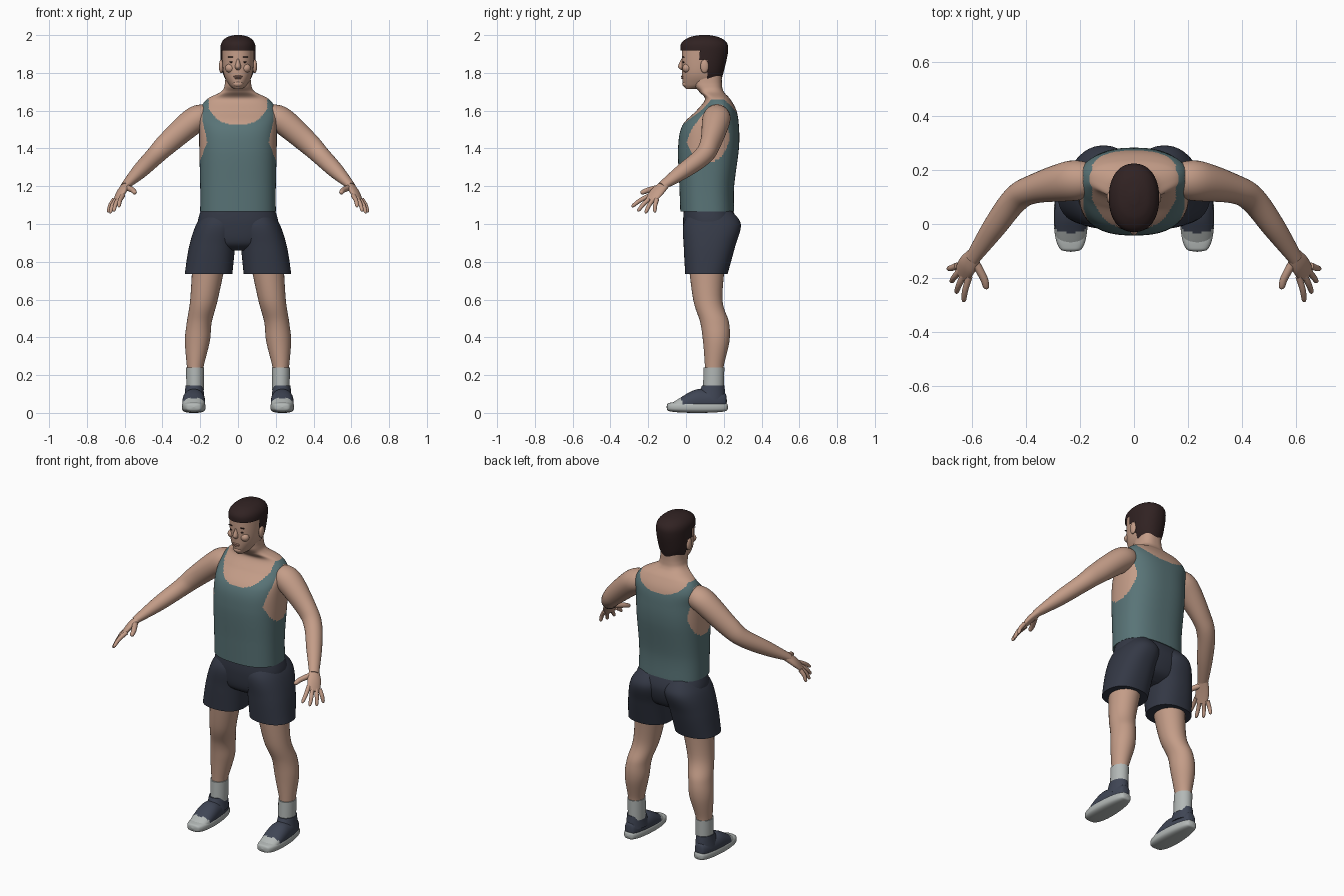
import bpy, bmesh, math
from mathutils import Vector, Matrix

if "Cube" in bpy.data.objects:
    bpy.data.objects.remove(bpy.data.objects["Cube"])

X, Y, Z = Vector((1, 0, 0)), Vector((0, 1, 0)), Vector((0, 0, 1))


def material(name, red, green, blue):
    mat = bpy.data.materials.new(name)
    mat.use_nodes = True
    colour = (red, green, blue, 1)
    mat.diffuse_color = colour
    mat.node_tree.nodes["Principled BSDF"].inputs["Base Color"].default_value = colour
    return mat


SKIN = material("skin", .55, .335, .245)
HAIR = material("dark hair", .03, .016, .016)
TANK = material("teal cloth", .1, .175, .185)
SHORTS = material("dark navy cloth", .034, .04, .06)
SHOE = material("shoe navy", .05, .06, .09)
PALE = material("pale grey", .45, .48, .47)
LIP = material("lip", .43, .23, .175)


def finish(name, bm, mats, pair):
    """Turn the bmesh into a smooth object, with a mirrored twin if it is one of a pair."""
    bmesh.ops.recalc_face_normals(bm, faces=bm.faces)
    mesh = bpy.data.meshes.new(name)
    bm.to_mesh(mesh)
    bm.free()
    for mat in mats:
        mesh.materials.append(mat)
    meshes = {name: mesh}
    if pair:
        twin = mesh.copy()
        twin.transform(Matrix.Scale(-1, 4, X))
        twin.flip_normals()
        meshes = {"left_" + name: mesh, "right_" + name: twin}
    for label, data in meshes.items():
        part = bpy.data.objects.new(label, data)
        bpy.context.collection.objects.link(part)
        bpy.ops.object.select_all(action='DESELECT')
        part.select_set(True)
        bpy.context.view_layer.objects.active = part
        bpy.ops.object.shade_smooth_by_angle(angle=math.radians(50))


def spline(points, steps):
    """Smooth curve through tuples of centre and two radii."""
    last = len(points) - 1
    rows = []
    for i in range(last):
        before, start, end, after = (points[max(0, min(last, i + k))] for k in (-1, 0, 1, 2))
        for step in range(steps):
            t = step / steps
            rows.append([q + t / 2 * (r - p + t * (2 * p - 5 * q + 4 * r - s + t * (3 * (q - r) + s - p)))
                         for p, q, r, s in zip(before, start, end, after)])
    return rows + [list(points[last])]


def loft(name, points, mats, side=X, normal=None, rule=None, sides=32, steps=8, power=2, pair=False):
    """Skin superellipse rings along a path; rule gives a material index, or None for no face."""
    rows = spline(points, steps)
    centres = [Vector(row[:3]) for row in rows]
    bm = bmesh.new()
    rings = []
    for i, row in enumerate(rows):
        ahead = centres[min(i + 1, len(rows) - 1)]
        tangent = normal or (ahead - centres[max(i - 1, 0)]).normalized()
        across = (side - tangent * side.dot(tangent)).normalized()
        upward = tangent.cross(across)
        wide, tall = (max(radius, .001) for radius in row[3:])
        ring = []
        for k in range(sides):
            angle = math.tau * k / sides
            c, s = (math.copysign(abs(v) ** (2 / power), v) for v in (math.cos(angle), math.sin(angle)))
            ring.append(bm.verts.new(centres[i] + across * c * wide + upward * s * tall))
        rings.append(ring)
    for low, high in zip(rings, rings[1:]):
        for k in range(sides):
            bm.faces.new((low[k - 1], low[k], high[k], high[k - 1]))
    bm.faces.new(rings[0])
    bm.faces.new(rings[-1])
    if rule:
        dropped = []
        for face in bm.faces:
            kind = rule(face.calc_center_median())
            if kind is None:
                dropped.append(face)
            else:
                face.material_index = kind
        bmesh.ops.delete(bm, geom=dropped, context='FACES')
    finish(name, bm, mats, pair)


def upright(name, sections, mats, x=0, **options):
    """Loft of level rings given as (z, half width, front y, back y, optional x)."""
    points = []
    for z, half, front, back, *shift in sections:
        points.append((shift[0] if shift else x, (front + back) / 2, z, half, (back - front) / 2))
    loft(name, points, mats, normal=Z, **options)


def blob(name, centre, size, mat, pair=False):
    bm = bmesh.new()
    shape = Matrix.Translation(centre) @ Matrix.Diagonal((*size, 1))
    bmesh.ops.create_uvsphere(bm, u_segments=20, v_segments=12, radius=1, matrix=shape)
    finish(name, bm, [mat], pair)


# Torso and neck, with the tank top marked out by neckline and armholes
def tank_rule(p):
    across = abs(p.x)
    in_armhole = math.hypot((p.y - .115) / .12, (p.z - 1.5) / .175) < 1
    if in_armhole and across > min(.187, .155 + max(0, p.z - 1.4) * .22):
        return 0
    lowest, curl = (1.525, 90) if p.y < .15 else (1.58, 45)
    neckline = lowest + 1.5 * across ** 2 + curl * across ** 4
    return 0 if p.z > 1.66 or (across < .155 and p.z > neckline) else 1


upright("torso", [
    (1.065, .2, -.03, .255), (1.2, .2, -.035, .255), (1.4, .205, -.042, .28), (1.52, .205, -.02, .28),
    (1.6, .203, .055, .267), (1.66, .165, .1, .235), (1.7, .09, .07, .2), (1.74, .07, .04, .19),
    (1.82, .066, .04, .19)],
    [SKIN, TANK], rule=tank_rule, sides=144, steps=16, power=2.5)

# Shorts: hips and two legs
upright("shorts_hips", [(1.09, .19, -.01, .24), (1, .213, -.015, .27), (.9, .18, 0, .24), (.86, .1, .05, .18)],
        [SHORTS], sides=64, power=2.4)
upright("shorts_leg", [
    (1.08, .06, .04, .23, .1), (1, .11, -.013, .29, .11), (.88, .122, -.012, .26, .137),
    (.735, .126, -.004, .22, .156)],
    [SHORTS], sides=48, power=2.3, pair=True)

# Legs and socks
upright("leg", [
    (.82, .09, .01, .21, .15), (.6, .073, .038, .193, .18), (.48, .066, .075, .227, .205),
    (.38, .066, .09, .23, .215), (.25, .045, .1, .2, .226), (.2, .04, .1, .2, .226)],
    [SKIN], pair=True)
upright("sock", [(.24, .048, .093, .203), (.12, .046, .09, .2)], [PALE], x=.227, pair=True)


# Shoes: one outline rule gives the upper with its pale toe cap, and the flat sole
def shoe_outline(fit, top_rule):
    points = []
    for i in range(13):
        angle = math.pi * i / 12
        y = .06 + .163 * fit * math.cos(angle)
        half = (.062 - .008 * math.cos(angle)) * fit * math.sin(angle) ** .55
        height = top_rule(y) / 2
        points.append((.234, y, height, half, height * math.sin(angle) ** .4))
    return points


loft("shoe_upper", shoe_outline(.96, lambda y: min(.125, .1 + y * .55)), [SHOE, PALE], normal=Y, sides=48,
     steps=4, power=2.2, pair=True, rule=lambda p: int(p.y < abs(p.x - .234) / 4 - .035))
loft("shoe_sole", shoe_outline(1, lambda y: .062), [PALE], normal=Y, steps=4, power=3, pair=True)
upright("shoe_collar", [(.07, .055, .05, .21), (.11, .05, .07, .207), (.145, .047, .085, .203)],
        [SHOE], x=.231, pair=True)

# Arms and palms
loft("arm", [
    (.16, .16, 1.57, .06, .06), (.23, .16, 1.55, .075, .07), (.37, .13, 1.43, .054, .06),
    (.44, .09, 1.36, .05, .05), (.52, -.015, 1.28, .043, .041), (.6, -.13, 1.2, .027, .02)],
    [SKIN], side=Vector((.45, .9, 0)), pair=True)
loft("palm", [(.58, -.1, 1.22, .024, .02), (.615, -.15, 1.173, .039, .019), (.64, -.19, 1.125, .034, .011)],
     [SKIN], side=Vector((-.6, -.75, .25)), pair=True)


# Fingers fan out evenly from index to little finger
def finger(name, base, tip, bend, thick):
    points = [(*base, thick, thick)]
    for along, taper in ((.5, .9), (.9, .7), (1, .15)):
        centre = base.lerp(tip, along) + bend * math.sin(math.pi * along)
        points.append((*centre, thick * taper, thick * taper))
    loft(name, points, [SKIN], side=Vector((.3, .8, .5)), sides=14, steps=4, pair=True)


for i, name in enumerate(("index_finger", "middle_finger", "ring_finger", "little_finger")):
    fan = i / 3
    reach = Vector((.5, -.5, -.8)) * math.sin(math.pi * fan) * .02
    base = Vector((.61, -.195, 1.15)).lerp(Vector((.655, -.155, 1.13)), fan)
    tip = Vector((.63, -.288, 1.09)).lerp(Vector((.687, -.165, 1.06)), fan)
    finger(name, base, tip + reach, Vector((.005, -.003, .004)), .0125)
finger("thumb", Vector((.592, -.135, 1.195)), Vector((.546, -.24, 1.163)), Vector((-.012, -.012, 0)), .016)

# Head, and hair grown from the same sections and trimmed to a hairline
head = [(1.715, .02, 0, .05), (1.74, .05, -.015, .17), (1.8, .077, -.021, .188), (1.9, .085, -.022, .21),
        (1.95, .08, -.016, .205), (1.98, .052, .025, .165), (1.992, .01, .08, .11)]
upright("head", head, [SKIN], sides=48, power=2.2)


def hair_rule(p):
    hairline = 1.918 if p.y < .07 else 1.865 if p.y < .11 else 1.765
    return 0 if p.z > hairline else None


GROW = .008
upright("hair", [(z + GROW, half + GROW, front - GROW, back + GROW * 1.5) for z, half, front, back in head[1:]],
        [HAIR], rule=hair_rule, sides=80, steps=12, power=2.2)

# Face details
upright("nose", [(1.875, .007, -.024, .01), (1.833, .016, -.042, .01), (1.815, .01, -.024, .01)], [SKIN])
blob("ear", (.089, .098, 1.835), (.012, .022, .036), SKIN, pair=True)
blob("eye", (.034, -.012, 1.857), (.012, .006, .004), HAIR, pair=True)
blob("eyebrow", (.036, -.014, 1.884), (.018, .006, .003), HAIR, pair=True)
blob("cheek", (.042, .005, 1.825), (.026, .024, .024), SKIN, pair=True)
blob("upper_lip", (0, -.019, 1.781), (.024, .008, .005), LIP)
blob("lower_lip", (0, -.018, 1.772), (.02, .008, .005), LIP)
blob("chin", (0, 0, 1.742), (.028, .02, .018), SKIN)
